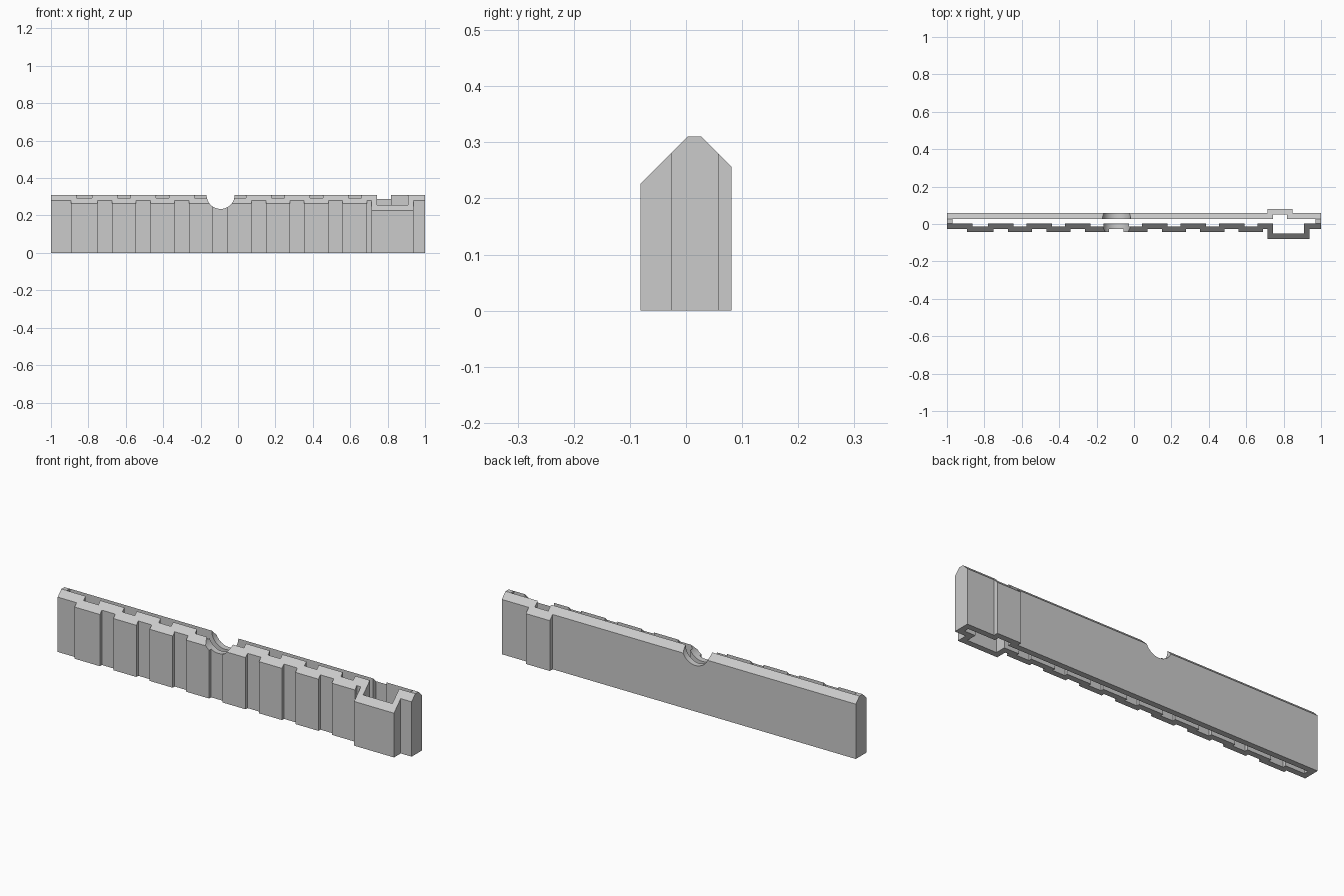
import bpy, bmesh, math

if "Cube" in bpy.data.objects:
    bpy.data.objects.remove(bpy.data.objects["Cube"], do_unlink=True)

WALL = 0.03       # wall thickness
FRONT, BACK = -0.027, 0.058
TOP = 0.31

grey = bpy.data.materials.new("light grey")
grey.use_nodes = True
colour = (0.6, 0.6, 0.6, 1)
grey.diffuse_color = colour
grey.node_tree.nodes["Principled BSDF"].inputs["Base Color"].default_value = colour


def step(start, end, base, depth):
    """Four corners of one rectangular step in a wall line."""
    return [(start, base), (start, depth), (end, depth), (end, base)]


def outline(t):
    """Plan of the shell, moved inwards by t."""
    f, b = FRONT + t, BACK - t
    pts = [(-1 + t, f)]
    for i in range(8):                       # raised front panels
        end = -0.75 + 0.2057 * i
        width = 0.143 if i == 0 else 0.13
        pts += step(end - width + t, end - t, f, -0.043 + t)
    pts += step(0.713 + t, 0.938 - t, f, -0.081 + t)   # front box
    pts += [(1 - t, f), (1 - t, b)]
    pts += step(0.848 - t, 0.713 + t, b, 0.081 - t)    # back box
    return pts + [(-1 + t, b)]


# Hollow shell: fill the ring between both outlines and extrude it
bm = bmesh.new()
edges = []
for t in (0, WALL):
    loop = [bm.verts.new((x, y, 0)) for x, y in outline(t)]
    edges += [bm.edges.new((v, loop[i - 1])) for i, v in enumerate(loop)]
bmesh.ops.triangle_fill(bm, edges=edges, use_beauty=True, normal=(0, 0, 1))
extruded = bmesh.ops.extrude_face_region(bm, geom=bm.faces[:], use_keep_orig=True)
for v in extruded["geom"]:
    if isinstance(v, bmesh.types.BMVert):
        v.co.z = TOP

# Ridge lines, then slope the rim down to the front and the back
for y in (FRONT + WALL, BACK - WALL):
    bmesh.ops.bisect_plane(bm, geom=bm.verts[:] + bm.edges[:] + bm.faces[:],
                           dist=1e-5, plane_co=(0, y, 0), plane_no=(0, 1, 0))
for v in bm.verts:
    if v.co.z > 0.1:
        v.co.z = min(TOP, TOP + v.co.y - FRONT - WALL, TOP + BACK - WALL - v.co.y)
bmesh.ops.recalc_face_normals(bm, faces=bm.faces[:])

mesh = bpy.data.meshes.new("wall_shell")
bm.to_mesh(mesh)
bm.free()
mesh.materials.append(grey)
shell = bpy.data.objects.new("wall_shell", mesh)
bpy.context.collection.objects.link(shell)

# Round notch through the rim
bpy.ops.mesh.primitive_cylinder_add(vertices=64, radius=0.075, depth=0.5,
                                    location=(-0.093, 0, TOP),
                                    rotation=(math.pi / 2, 0, 0))
cutter = bpy.context.object
cutter.name = "notch_cutter"
cutter.data.materials.append(grey)
notch = shell.modifiers.new("notch", "BOOLEAN")
notch.object = cutter
notch.operation = "DIFFERENCE"
notch.solver = "EXACT"

# Apply the notch, drop the cutter, smooth only the round cut
bpy.ops.object.select_all(action="DESELECT")
shell.select_set(True)
bpy.context.view_layer.objects.active = shell
bpy.ops.object.modifier_apply(modifier="notch")
bpy.data.objects.remove(cutter, do_unlink=True)
bpy.ops.object.shade_smooth_by_angle(angle=math.radians(25))
